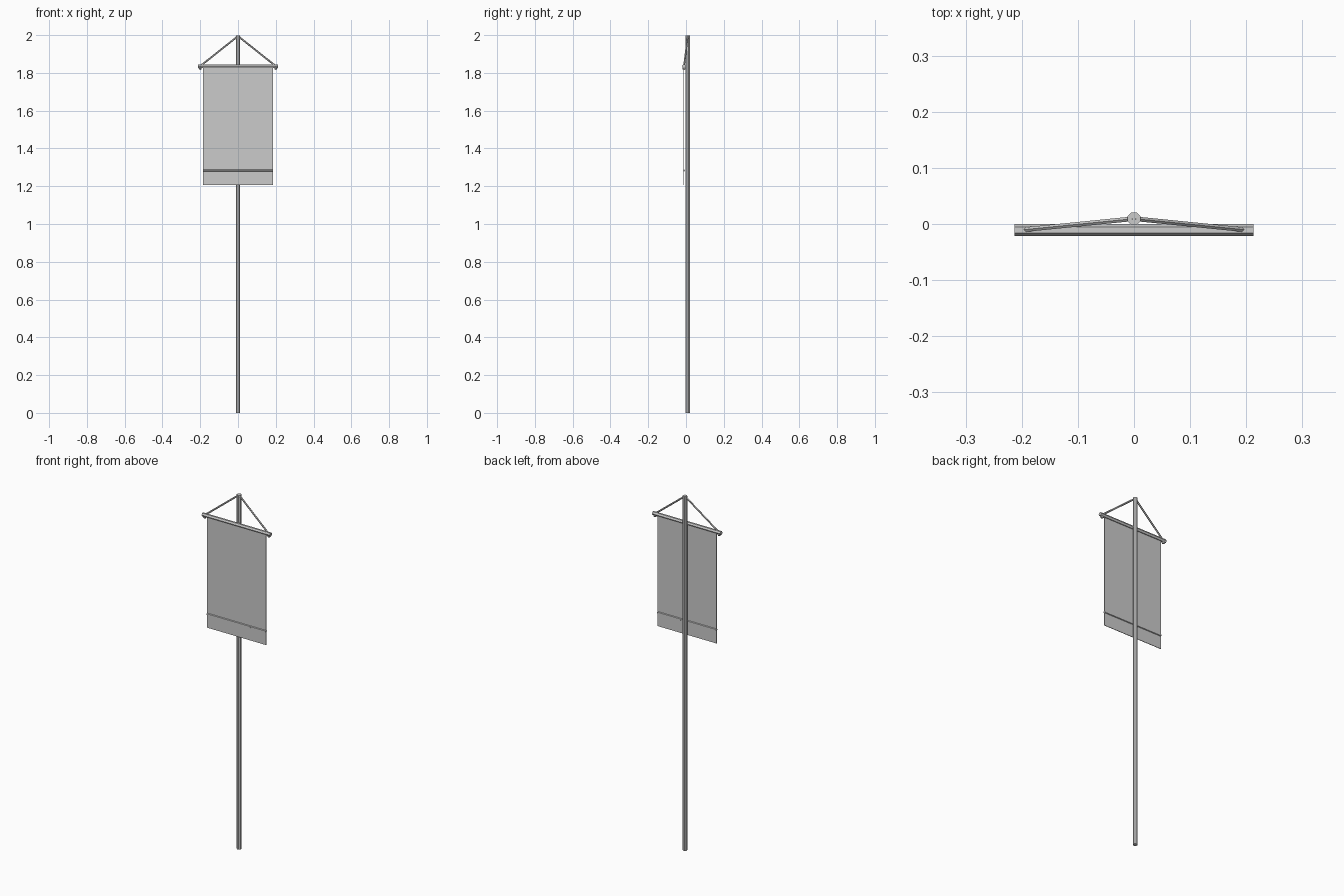
import bpy
from mathutils import Vector, Matrix
from math import pi

if "Cube" in bpy.data.objects:
    bpy.data.objects.remove(bpy.data.objects["Cube"])


def rod(name, a, b, r, sides, spin=0.0):
    """Low-poly cylinder between two points."""
    a, b = Vector(a), Vector(b)
    d = b - a
    bpy.ops.mesh.primitive_cylinder_add(vertices=sides, radius=r, depth=d.length)
    o = bpy.context.object
    o.name = name
    o.data.transform(Matrix.Rotation(spin, 4, 'Z'))
    o.data.transform(d.to_track_quat('Z', 'Y').to_matrix().to_4x4())
    o.location = (a + b) / 2
    return o


def panel(name, x, y, z0, z1, t):
    """Thin upright sheet."""
    bpy.ops.mesh.primitive_cube_add(size=1)
    o = bpy.context.object
    o.name = name
    o.data.transform(Matrix.Diagonal((2 * x, t, z1 - z0, 1)))
    o.location = (0, y, (z0 + z1) / 2)
    return o


POLE_Y, BAR_Y, BAR_Z = 0.0095, -0.0105, 1.836

# upright pole
rod("pole", (0, POLE_Y, 0), (0, POLE_Y, 1.998), 0.0122, 8, pi / 8)

# crossbar carrying the cloth
rod("crossbar", (-0.213, BAR_Y, BAR_Z), (0.213, BAR_Y, BAR_Z), 0.0105, 6, pi / 6)

# hanging cloth and the rod sewn in near its hem
panel("cloth", 0.184, BAR_Y - 0.001, 1.206, BAR_Z, 0.003)
rod("hem_rod", (-0.184, BAR_Y - 0.001, 1.283), (0.184, BAR_Y - 0.001, 1.283), 0.0065, 6)

# cords from pole top through the bar ends, knotted underneath
for side, s in (("left", -1), ("right", 1)):
    rod("cord_" + side, (0, POLE_Y, 1.995), (0.2 * s, BAR_Y, BAR_Z), 0.0048, 6)
    bpy.ops.mesh.primitive_uv_sphere_add(segments=6, ring_count=4, radius=0.0095,
                                         location=(0.2 * s, BAR_Y, BAR_Z - 0.0105))
    bpy.context.object.name = "knot_" + side
